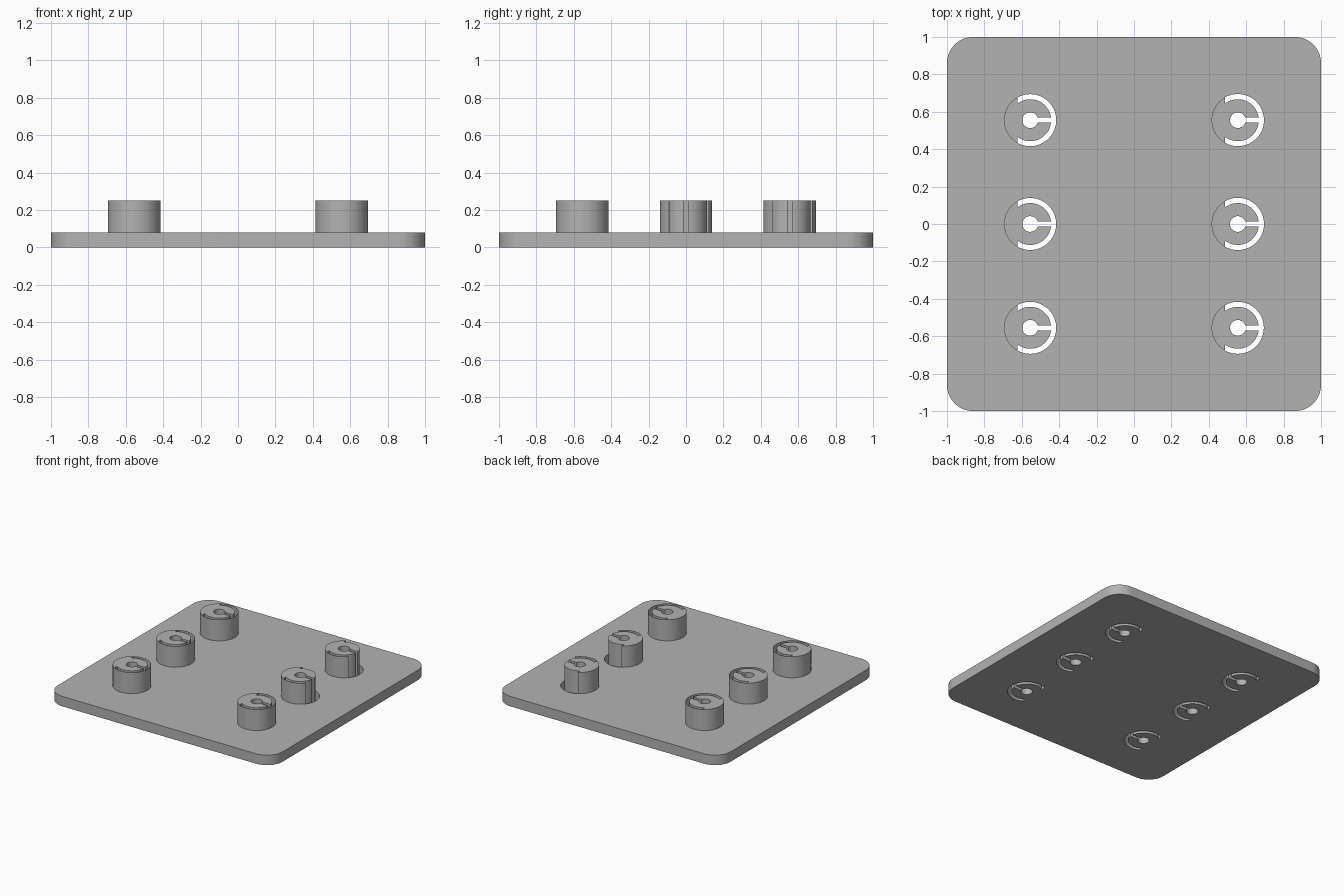
import bpy, bmesh
from math import radians, degrees, cos, sin, acos, asin

cube = bpy.data.objects.get("Cube")
if cube:
    bpy.data.objects.remove(cube)

# Dimensions
PLATE_TOP, BOSS_TOP = 0.08, 0.25
OUTER, INNER, BORE, SLOT = 0.14, 0.112, 0.042, 0.0135
RING_END, CORNER, PITCH = -0.068, 0.14, 0.555

grey = bpy.data.materials.new("Grey plastic")
grey.use_nodes = True
grey.diffuse_color = (0.45, 0.45, 0.45, 1)
grey.node_tree.nodes["Principled BSDF"].inputs["Base Color"].default_value = grey.diffuse_color


def arc(r, a, b, n, cx=0, cy=0):
    angles = [radians(a + (b - a) * i / n) for i in range(n + 1)]
    return [(cx + r * cos(t), cy + r * sin(t)) for t in angles]


def prism(name, outlines, z0, z1):
    """Extrude closed outlines from z0 to z1 as one object."""
    bm = bmesh.new()
    for pts in outlines:
        face = bm.faces.new([bm.verts.new((x, y, z0)) for x, y in pts])
        ext = bmesh.ops.extrude_face_region(bm, geom=[face], use_keep_orig=True)
        verts = [v for v in ext["geom"] if isinstance(v, bmesh.types.BMVert)]
        bmesh.ops.translate(bm, verts=verts, vec=(0, 0, z1 - z0))
    bmesh.ops.recalc_face_normals(bm, faces=bm.faces)
    mesh = bpy.data.meshes.new(name)
    bm.to_mesh(mesh)
    bm.free()
    mesh.materials.append(grey)
    obj = bpy.data.objects.new(name, mesh)
    bpy.context.collection.objects.link(obj)
    return obj


def activate(obj):
    bpy.ops.object.select_all(action="DESELECT")
    obj.select_set(True)
    bpy.context.view_layer.objects.active = obj


def smooth(obj):
    activate(obj)
    bpy.ops.object.shade_smooth_by_angle(angle=radians(30))


def move(pts, centre):
    return [(x + centre[0], y + centre[1]) for x, y in pts]


# Shared outline: inner arc, slot, bore, slot, inner arc
end_out, end_in = degrees(acos(RING_END / OUTER)), degrees(acos(RING_END / INNER))
slot_in, slot_bore = degrees(asin(SLOT / INNER)), degrees(asin(SLOT / BORE))
core = (arc(INNER, end_in, slot_in, 24)
        + arc(BORE, slot_bore, 360 - slot_bore, 28)
        + arc(INNER, -slot_in, -end_in, 24))
gap_outline = arc(OUTER, -end_out, end_out, 48) + core
boss_outline = arc(OUTER, 360 - end_out, end_out, 24) + core

columns = {"right": -PITCH, "left": PITCH}
rows = {"front": -PITCH, "middle": 0, "back": PITCH}
centres = {(r, c): (x, y) for c, x in columns.items() for r, y in rows.items()}

# Base plate with rounded corners and the gaps cut through
edge = 1 - CORNER
plate_outline = []
for i, (sx, sy) in enumerate([(1, 1), (-1, 1), (-1, -1), (1, -1)]):
    plate_outline += arc(CORNER, 90 * i, 90 * i + 90, 12, sx * edge, sy * edge)
plate = prism("base_plate", [plate_outline], 0, PLATE_TOP)
cutter = prism("gap_cutter", [move(gap_outline, c) for c in centres.values()], -0.1, 0.2)
cutter.hide_render = True
mod = plate.modifiers.new("gaps", "BOOLEAN")
mod.operation, mod.solver, mod.object = "DIFFERENCE", "EXACT", cutter
activate(plate)
bpy.ops.object.modifier_apply(modifier=mod.name)
bpy.data.objects.remove(cutter)
smooth(plate)

# Slotted bosses, each with a paper-thin skin round its gap
for (row, col), centre in centres.items():
    boss = prism(f"boss_{row}_{col}", [move(boss_outline, centre)], PLATE_TOP, BOSS_TOP)
    smooth(boss)
    partial = col == "left" and row != "front"
    stop = -40 if partial else end_out
    skin_outline = arc(OUTER, -end_out, stop, 48) + arc(OUTER - 0.001, stop, -end_out, 48)
    skin = prism(f"boss_skin_{row}_{col}", [move(skin_outline, centre)], PLATE_TOP, BOSS_TOP)
    smooth(skin)
